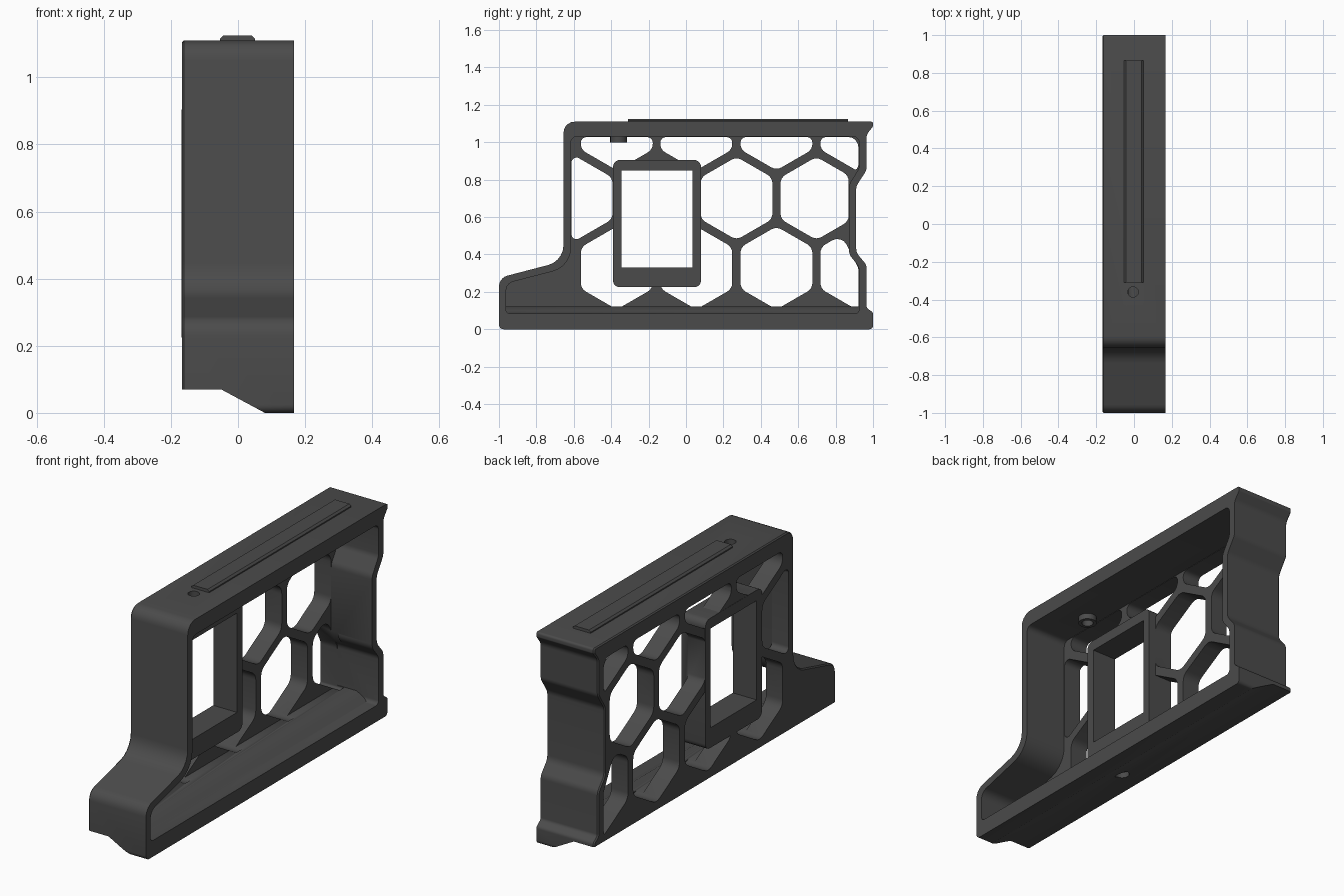
import bpy, bmesh, math
from mathutils import Vector

if "Cube" in bpy.data.objects:
    bpy.data.objects.remove(bpy.data.objects["Cube"])

mat = bpy.data.materials.new("charcoal grey")
mat.diffuse_color = (0.07, 0.07, 0.07, 1)
mat.use_nodes = True
mat.node_tree.nodes["Principled BSDF"].inputs["Base Color"].default_value = mat.diffuse_color
L, R = -0.167, 0.167          # left and right faces
WEB = -0.07                   # inner face of the honeycomb web


def rounded(pts, radius, seg=5):
    """Round the corners of a closed 2D outline; a point may carry its own radius."""
    out, n = [], len(pts)
    for i, p in enumerate(pts):
        r = p[2] if len(p) > 2 else radius
        b = Vector(p[:2])
        u, v = Vector(pts[i - 1][:2]) - b, Vector(pts[(i + 1) % n][:2]) - b
        half = u.angle(v) / 2
        t = min(r / math.tan(half), 0.45 * u.length, 0.45 * v.length)
        if t < 0.003:
            out.append(b)
            continue
        u, v = u.normalized(), v.normalized()
        c = b + (u + v).normalized() * (t / math.cos(half))
        s, e = b + u * t - c, b + v * t - c
        sweep = math.atan2(s.x * e.y - s.y * e.x, s.dot(e))
        for k in range(seg + 1):
            a = sweep * k / seg
            out.append(c + Vector((s.x * math.cos(a) - s.y * math.sin(a),
                                   s.x * math.sin(a) + s.y * math.cos(a))))
    return out


def shrink(pts, d):
    """Move a counter-clockwise outline inwards by d."""
    out = []
    for i, p in enumerate(pts):
        a = (p - pts[i - 1]).normalized()
        b = (pts[(i + 1) % len(pts)] - p).normalized()
        t = (a + b).normalized()
        out.append(p + Vector((-t.y, t.x)) * d)
    return out


def prism(name, outline, a, b, axis="x", chamfer=0.0):
    """Extrude a (y,z) outline along x, an (x,z) one along y, or an (x,y) one along z."""
    place = {"x": lambda p, t: (t, p[0], p[1]),
             "y": lambda p, t: (p[0], t, p[1]),
             "z": lambda p, t: (p[0], p[1], t)}[axis]
    layers = [(outline, a), (outline, b)]
    if chamfer:
        layers = [(shrink(outline, chamfer), a), (outline, a + chamfer), (outline, b)]
    bm = bmesh.new()
    rings = [[bm.verts.new(place(p, t)) for p in o] for o, t in layers]
    n = len(outline)
    bm.faces.new(rings[0])
    bm.faces.new(rings[-1][::-1])
    for lo, hi in zip(rings, rings[1:]):
        for i in range(n):
            bm.faces.new((lo[i], hi[i], hi[(i + 1) % n], lo[(i + 1) % n]))
    bmesh.ops.recalc_face_normals(bm, faces=bm.faces)
    if bm.calc_volume(signed=True) < 0:
        bmesh.ops.reverse_faces(bm, faces=bm.faces)
    me = bpy.data.meshes.new(name)
    bm.to_mesh(me)
    bm.free()
    me.materials.append(mat)
    ob = bpy.data.objects.new(name, me)
    bpy.context.collection.objects.link(ob)
    return ob


def boolean(ob, tool, op="DIFFERENCE"):
    m = ob.modifiers.new("bool", "BOOLEAN")
    m.operation, m.object, m.solver = op, tool, "EXACT"
    bpy.context.view_layer.objects.active = ob
    bpy.ops.object.modifier_apply(modifier=m.name)
    bpy.data.objects.remove(tool)


def clip(poly, nx, nz, d):
    """Keep the part of a convex polygon where nx*y + nz*z <= d."""
    out = []
    for i, p in enumerate(poly):
        q = poly[(i + 1) % len(poly)]
        fp, fq = nx * p[0] + nz * p[1] - d, nx * q[0] + nz * q[1] - d
        if fp <= 0:
            out.append(p)
        if fp * fq < 0:
            t = fp / (fp - fq)
            out.append((p[0] + t * (q[0] - p[0]), p[1] + t * (q[1] - p[1])))
    return out


def circle(x, y, r, n=20):
    return [(x + r * math.cos(2 * math.pi * i / n), y + r * math.sin(2 * math.pi * i / n))
            for i in range(n)]


def box(y0, y1, z0, z1):
    return [(y0, z0), (y1, z0), (y1, z1), (y0, z1)]


# housing: outer side profile and open pocket behind the web
outer = [(-1, 0, .025), (1, 0, .02), (1, .09, .02), (.965, .115, .02), (.965, .345, .05),
         (.91, .41, .06), (.91, .765, .06), (.965, .85, .05), (.965, 1.04, .05),
         (1, 1.085, .012), (1, 1.11, .011), (-.655, 1.11, .06), (-.655, .365, .11),
         (-1, .275, .06)]
inner = [(-.962, .085, .02), (.925, .085, .02), (.925, .335, .05), (.872, .40, .06),
         (.872, .775, .06), (.925, .86, .05), (.925, 1.03, .03), (-.615, 1.03, .03),
         (-.615, .335, .13), (-.962, .245, .05)]
housing = prism("housing", rounded(outer, .03), L, R, chamfer=.006)
boolean(housing, prism("pocket", rounded(inner, .03), WEB, .4))

# sloped floor inside and matching step underneath
floor = [(-.12, .078), (-.04, .075), (.05, .04), (.115, .04), (.115, .08), (.04, .122),
         (-.12, .122)]
boolean(housing, prism("floor", floor, -.975, .945, "y"), "UNION")
step = [(-.3, -.1), (.266, -.1), (-.05, .07), (-.3, .07)]
boolean(housing, prism("step", step, -1.2, 1.2, "y"))

# honeycomb openings in the left web
RAD = .222
rows = [(.70, [-.585, .27, .6975]),
        (.328, [-.37, .055, .4835, .911]),
        (1.072, [-.37, .055, .4835, .911])]
for z, centres in rows:
    for y in centres:
        hexa = [(y + RAD * math.cos(math.radians(30 + 60 * k)),
                 z + RAD * math.sin(math.radians(30 + 60 * k))) for k in range(6)]
        hexa = clip(hexa, 0, 1, 1.028)
        hexa = clip(hexa, -1, 0, .612)
        hexa = clip(hexa, 1, 0, .87 if z == .70 else .922)
        if y > .9:    # follow the waist of the back wall
            s = 1 if z < .7 else -1
            hexa = clip(hexa, 2, s, 2 * .92 + s * (.33 if s > 0 else .87))
        boolean(housing, prism("cell", rounded(hexa, .055, 4), L - .1, WEB + .04))

# window frame set into the web
frame = prism("window_frame", rounded(box(-.39, .08, .225, .905), .035), L - .001, -.03)
boolean(housing, frame, "UNION")
boolean(housing, prism("window_cutter", box(-.345, .035, .33, .85), -.4, 0))

# screw holes in the top and underside, with a boss inside
boss = prism("screw_boss", circle(-.005, -.36, .045), 1.0, 1.06, "z")
boolean(housing, boss, "UNION")
boolean(housing, prism("top_hole", circle(-.005, -.36, .028), .95, 1.2, "z"))
boolean(housing, prism("base_hole", circle(-.05, -.15, .035), -.1, .10, "z"))

# rail strip on top
rail = prism("top_rail", [(-.053, 1.10), (.05, 1.10), (.05, 1.116), (.04, 1.125),
                          (-.043, 1.125), (-.053, 1.116)], -.31, .865, "y")

for ob in (housing, rail):
    bpy.ops.object.select_all(action='DESELECT')
    ob.select_set(True)
    bpy.context.view_layer.objects.active = ob
    bpy.ops.object.shade_smooth_by_angle(angle=math.radians(30))
